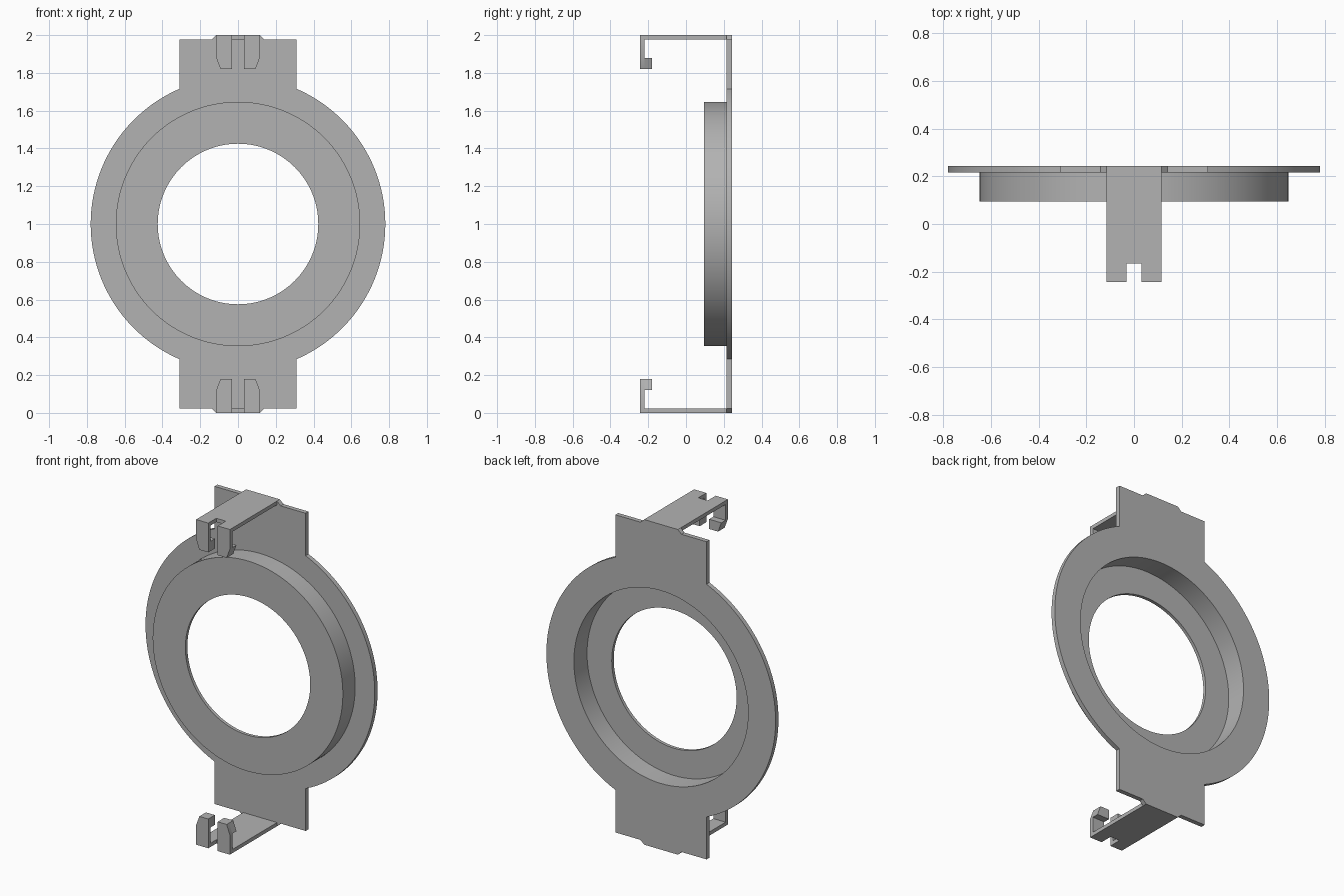
import bpy, bmesh, math
from mathutils import Vector

cube = bpy.data.objects.get("Cube")
if cube:
    bpy.data.objects.remove(cube, do_unlink=True)

grey = bpy.data.materials.new("plain_grey")
grey.use_nodes = True
colour = (0.45, 0.45, 0.45, 1)
grey.diffuse_color = colour
grey.node_tree.nodes["Principled BSDF"].inputs["Base Color"].default_value = colour

MID = 1.0            # height of the ring centre
BACK, SEAM, RIM = 0.243, 0.215, 0.095   # depths of flange back, flange front, cup front
INNER = 0.593        # bore of cup and flange
SEGMENTS = 120


def finish(name, bm):
    bmesh.ops.recalc_face_normals(bm, faces=bm.faces)
    mesh = bpy.data.meshes.new(name)
    bm.to_mesh(mesh)
    bm.free()
    obj = bpy.data.objects.new(name, mesh)
    bpy.context.collection.objects.link(obj)
    mesh.materials.append(grey)
    bpy.ops.object.select_all(action='DESELECT')
    obj.select_set(True)
    bpy.context.view_layer.objects.active = obj
    bpy.ops.object.shade_smooth_by_angle(angle=math.radians(30))
    return obj


def slab(name, loops, place, depth):
    """Fill flat outlines (first is outer, others are holes) and extrude."""
    bm = bmesh.new()
    for loop in loops:
        vs = [bm.verts.new(place(*p)) for p in loop]
        for a, b in zip(vs, vs[1:] + vs[:1]):
            bm.edges.new((a, b))
    bmesh.ops.triangle_fill(bm, edges=bm.edges[:], use_beauty=True, use_dissolve=False)
    ext = bmesh.ops.extrude_face_region(bm, geom=bm.faces[:], use_keep_orig=True)
    verts = [g for g in ext["geom"] if isinstance(g, bmesh.types.BMVert)]
    bmesh.ops.translate(bm, verts=verts, vec=Vector(depth))
    bmesh.ops.dissolve_limit(bm, angle_limit=0.001, verts=bm.verts[:], edges=bm.edges[:])
    return finish(name, bm)


def arc(radius, start, end, count):
    return [(radius * math.cos(start + (end - start) * i / count),
             radius * math.sin(start + (end - start) * i / count)) for i in range(count + 1)]


# Flange: round plate with a square tab above and below
R, TAB_X, TAB_Z = 0.78, 0.31, 0.977
corner = math.acos(TAB_X / R)
tab = [(TAB_X, TAB_Z), (0.14, TAB_Z), (0.115, 1.0)]
tab += [(-x, z) for x, z in reversed(tab)]
half = arc(R, -corner, corner, 48) + tab
outline = half + [(-x, -z) for x, z in half]
bore = arc(INNER, 0, math.tau, SEGMENTS)[:-1]
slab("flange", [outline, bore], lambda x, z: (x, SEAM, MID + z), (0, BACK - SEAM, 0))

# Shallow cup: revolved section with an open centre
section = [(0.425, RIM), (0.647, RIM), (0.647, SEAM), (INNER, SEAM),
           (INNER, RIM + 0.02), (0.425, RIM + 0.02)]
bm = bmesh.new()
rings = []
for i in range(SEGMENTS):
    a = math.tau * i / SEGMENTS
    rings.append([bm.verts.new((r * math.cos(a), y, MID + r * math.sin(a))) for r, y in section])
for i, ring in enumerate(rings):
    nxt = rings[(i + 1) % SEGMENTS]
    for j in range(len(section)):
        k = (j + 1) % len(section)
        bm.faces.new((ring[j], ring[k], nxt[k], nxt[j]))
finish("cup", bm)

# Spring clips: forked strap with two hooked prongs, above and below
W, SLOT, FRONT, THICK = 0.115, 0.032, -0.243, 0.023
for level, up in (("upper", 1), ("lower", -1)):
    fork = [(W, SEAM), (W, FRONT), (SLOT, FRONT), (SLOT, -0.165)]
    fork += [(-x, y) for x, y in reversed(fork)]
    slab(level + "_strap", [fork], lambda x, y: (x, y, MID + up), (0, 0, -up * THICK))
    for side, sx in (("left", 1), ("right", -1)):
        def at(y):
            return lambda x, z: (sx * x, y, MID + up * z)
        prong = [(SLOT, 1 - THICK), (W, 1 - THICK), (W, 0.88), (0.093, 0.82), (SLOT, 0.82)]
        lip = [(SLOT, 0.88)] + prong[2:]
        slab(f"{level}_{side}_prong", [prong], at(FRONT), (0, THICK, 0))
        slab(f"{level}_{side}_lip", [lip], at(FRONT + THICK), (0, 0.041, 0))
